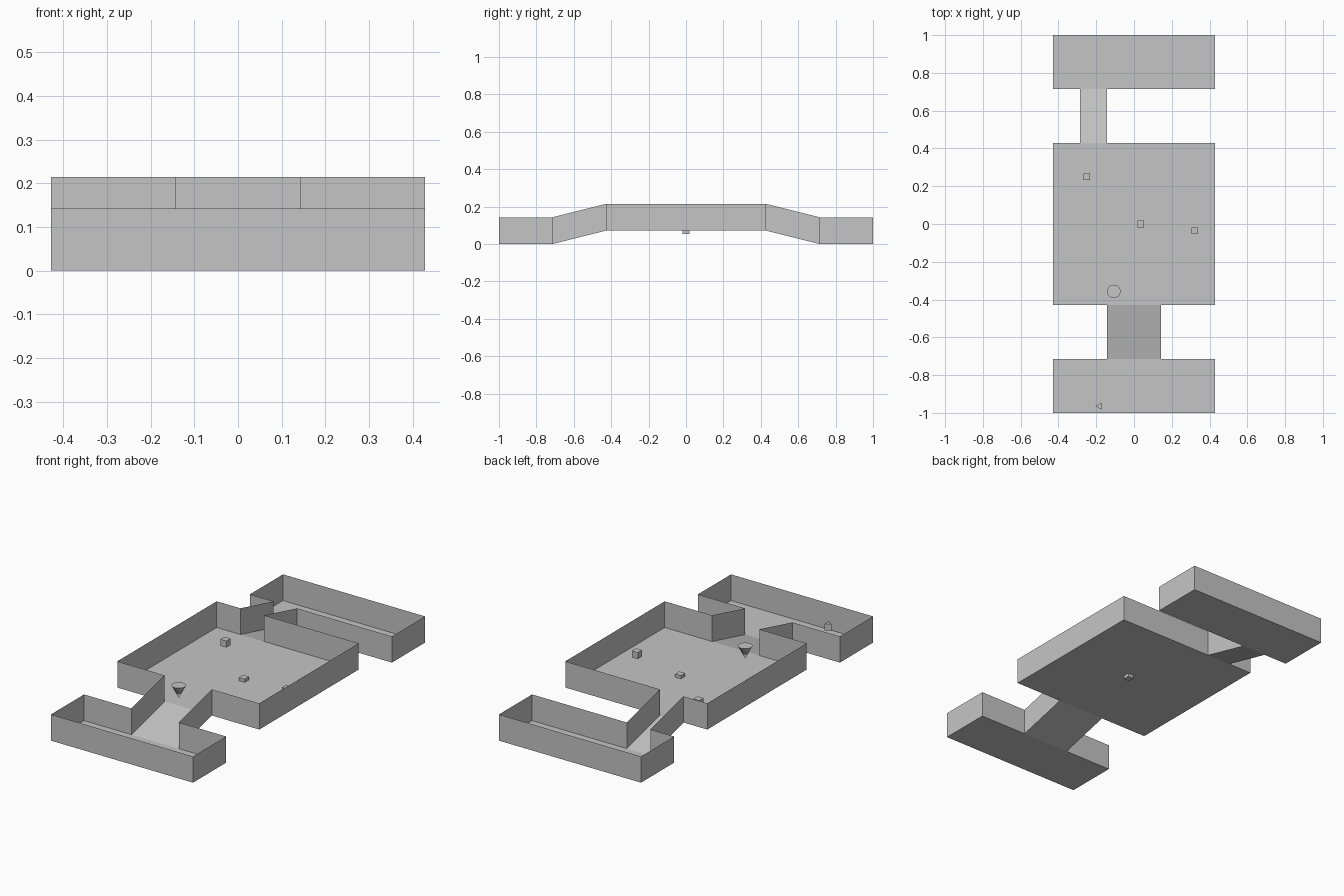
import bpy
import math

if "Cube" in bpy.data.objects:
    bpy.data.objects.remove(bpy.data.objects["Cube"])

U = 1 / 7          # one layout cell
WALL = U           # wall height
MID = U / 2        # floor height of the middle hall

grey = bpy.data.materials.new("plain grey")
grey.diffuse_color = (0.56, 0.56, 0.56, 1)
grey.use_nodes = True
grey.node_tree.nodes["Principled BSDF"].inputs["Base Color"].default_value = grey.diffuse_color


def sheet_object(name, quads):
    """Thin-sheet object from a list of four-cornered panels."""
    verts, faces = [], []
    for q in quads:
        faces.append(range(len(verts), len(verts) + 4))
        verts += q
    me = bpy.data.meshes.new(name)
    me.from_pydata(verts, [], [list(f) for f in faces])
    me.materials.append(grey)
    ob = bpy.data.objects.new(name, me)
    bpy.context.collection.objects.link(ob)
    return ob


def wall(a, b):
    """Upright panel along the floor line a-b."""
    return [a, b, (b[0], b[1], b[2] + WALL), (a[0], a[1], a[2] + WALL)]


def end_wall(y, z, x0, x1, gap):
    """Wall across x, split by a doorway if there is one."""
    spans = [(x0, gap[0]), (gap[1], x1)] if gap else [(x0, x1)]
    return [wall((a, y, z), (b, y, z)) for a, b in spans]


def section(name, x0, x1, y0, y1, z0, z1, ends=()):
    """Floor with two side walls, plus (y, gap) end walls."""
    quads = [[(x0, y0, z0), (x1, y0, z0), (x1, y1, z1), (x0, y1, z1)],
             wall((x0, y1, z1), (x0, y0, z0)),
             wall((x1, y0, z0), (x1, y1, z1))]
    for y, gap in ends:
        quads += end_wall(y, z0, x0, x1, gap)
    return sheet_object(name, quads)


# Rooms and the two sloping corridors
wide, narrow = (-U, U), (-2 * U, -U)
section("front_room", -3*U, 3*U, -7*U, -5*U, 0, 0, [(-7*U, None), (-5*U, wide)])
section("front_ramp", *wide, -5*U, -3*U, 0, MID)
section("middle_hall", -3*U, 3*U, -3*U, 3*U, MID, MID, [(-3*U, wide), (3*U, narrow)])
section("back_ramp", *narrow, 3*U, 5*U, MID, 0)
section("back_room", -3*U, 3*U, 5*U, 7*U, 0, 0, [(5*U, narrow), (7*U, None)])


def finish(name):
    ob = bpy.context.object
    ob.name = name
    ob.data.materials.append(grey)
    return ob


# Small cubes, the central one sunk through the floor
for name, x, y, z in (("back_cube", -1.75, 1.75, 0.75),
                      ("sunken_cube", 0.25, 0, 0.5),
                      ("right_cube", 2.25, -0.25, 0.75)):
    bpy.ops.mesh.primitive_cube_add(size=U / 4, location=(x * U, y * U, z * U))
    finish(name)

# Upside-down cone standing on its tip
bpy.ops.mesh.primitive_cone_add(vertices=32, radius1=0, radius2=U / 4, depth=U / 2,
                                location=(-0.75 * U, -2.5 * U, 0.75 * U))
finish("inverted_cone")
bpy.ops.object.shade_smooth_by_angle(angle=math.radians(30))

# Start marker: small three-sided prism pointing left
bpy.ops.mesh.primitive_cylinder_add(vertices=3, radius=0.0206, depth=U / 4,
                                    location=(-0.183, -6.75 * U, U / 4),
                                    rotation=(0, 0, math.radians(90)))
finish("start_marker")
